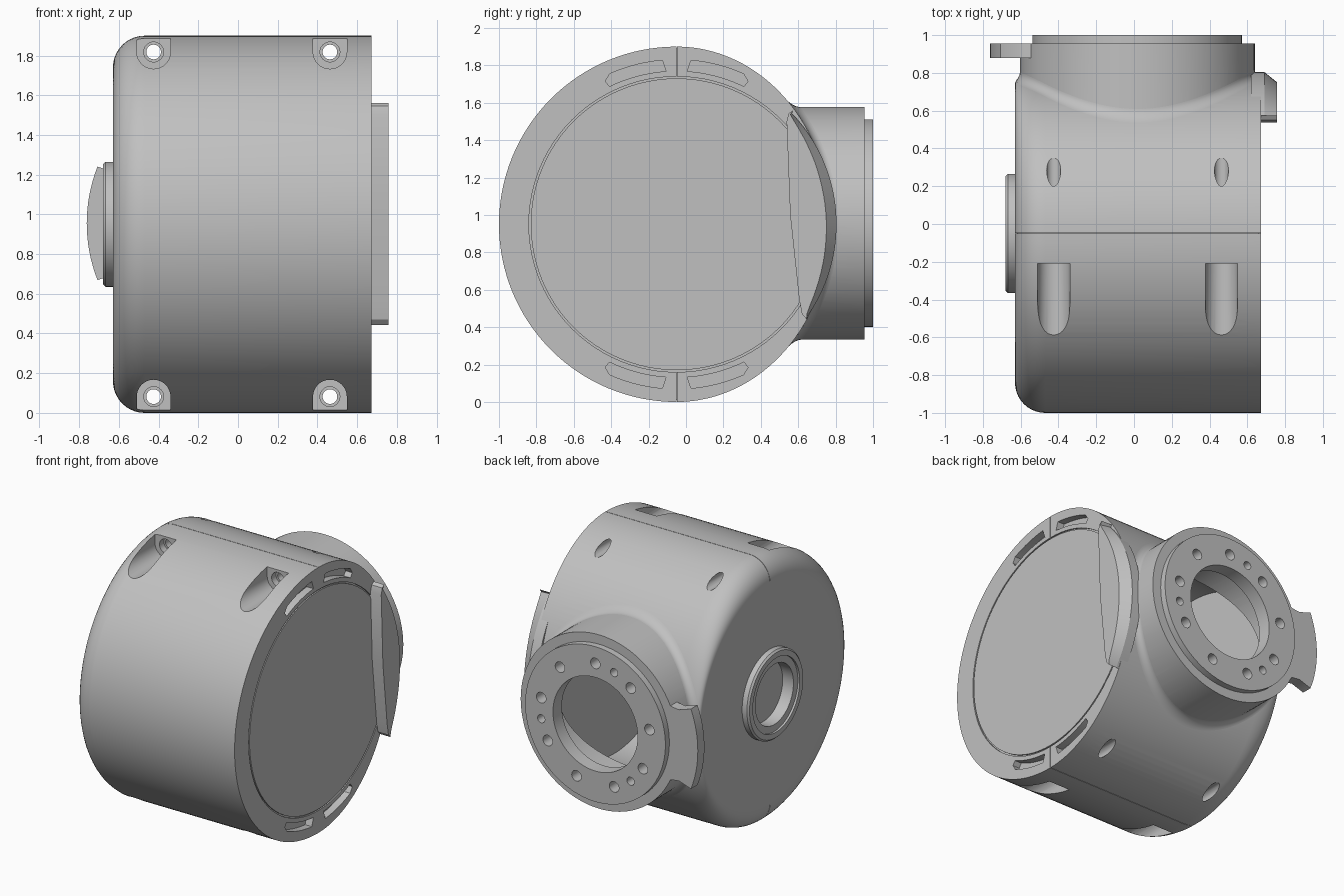
import bpy, bmesh
from math import sin, cos, pi, radians, sqrt

cube = bpy.data.objects.get("Cube")
if cube:
    bpy.data.objects.remove(cube, do_unlink=True)

grey = bpy.data.materials.new("machined_grey")
grey.use_nodes = True
grey.diffuse_color = (0.53, 0.53, 0.53, 1)
grey.node_tree.nodes["Principled BSDF"].inputs["Base Color"].default_value = (0.53, 0.53, 0.53, 1)

BODY = (0, -0.05, 0.95)       # body axis runs along x
NECK = (0.018, 0, 0.955)      # neck axis runs along y
BODY_R, LEFT, RIGHT, ROUND = 0.95, -0.63, 0.673, 0.16
NECK_R = 0.622


def finish(name, bm):
    bmesh.ops.recalc_face_normals(bm, faces=bm.faces)
    mesh = bpy.data.meshes.new(name)
    bm.to_mesh(mesh)
    bm.free()
    mesh.materials.append(grey)
    obj = bpy.data.objects.new(name, mesh)
    bpy.context.collection.objects.link(obj)
    return obj


def bridge(bm, a, b):
    for i in range(len(a)):
        j = (i + 1) % len(a)
        bm.faces.new((a[i], a[j], b[j], b[i]))


def lathe(name, axis, centre, profile, n=96, ring=False):
    """Revolve (position, radius) pairs about x or y."""
    bm = bmesh.new()
    cx, cy, cz = centre
    loops = []
    for p, r in profile:
        loop = []
        for i in range(n):
            u, w = r * cos(2 * pi * i / n), r * sin(2 * pi * i / n)
            loop.append(bm.verts.new((p, cy + u, cz + w) if axis == "x" else (cx + u, p, cz + w)))
        loops.append(loop)
    for a, b in zip(loops, loops[1:]):
        bridge(bm, a, b)
    if ring:
        bridge(bm, loops[-1], loops[0])
    else:
        bm.faces.new(loops[0])
        bm.faces.new(loops[-1])
    return finish(name, bm)


def prism(name, axis, low, lo, hi, high=None):
    """Extrude an outline along x (y, z points) or y (x, z points)."""
    bm = bmesh.new()
    loops = []
    for pts, p in ((low, lo), (high or low, hi)):
        loops.append([bm.verts.new((p, a, b) if axis == "x" else (a, p, b)) for a, b in pts])
    bridge(bm, *loops)
    bm.faces.new(loops[0])
    bm.faces.new(loops[1])
    return finish(name, bm)


def combine(target, other, operation="DIFFERENCE"):
    mod = target.modifiers.new("cut", "BOOLEAN")
    mod.operation, mod.solver, mod.object = operation, "EXACT", other
    bpy.context.view_layer.update()
    graph = bpy.context.evaluated_depsgraph_get()
    mesh = bpy.data.meshes.new_from_object(target.evaluated_get(graph))
    target.modifiers.clear()
    target.data = mesh
    bpy.data.objects.remove(other, do_unlink=True)


def rect(a0, a1, b0, b1):
    return [(a0, b0), (a1, b0), (a1, b1), (a0, b1)]


def arc(centre, r, start, end, n=16):
    steps = [radians(start + (end - start) * i / n) for i in range(n + 1)]
    return [(centre[0] + r * cos(t), centre[1] + r * sin(t)) for t in steps]


def back_scale(r):
    """The rear half is a shallower ellipse, with a tighter rounded edge."""
    return 1 - 0.132 * max(0, r - BODY_R + ROUND) / ROUND


def rounded_drum(name, shrink):
    left, right, radius = LEFT + shrink, RIGHT - shrink, BODY_R - shrink
    corner = arc((left + ROUND, radius - ROUND), ROUND, 180, 90, 10)
    drum = lathe(name, "x", BODY, corner + [(right, radius)], 128)
    for v in drum.data.vertices:
        y, z = v.co.y - BODY[1], v.co.z - BODY[2]
        if y > 0:
            v.co.y = BODY[1] + y * back_scale(sqrt(y * y + z * z))
    return drum


# Drum body
housing = rounded_drum("housing", 0)

# Seam between the front and back shells
seam = prism("seam", "y", rect(-1, 1, -0.1, 2), BODY[1] - 0.0015, BODY[1] + 0.0015)
combine(seam, rounded_drum("seam_core", 0.01))
combine(seam, lathe("seam_disc", "x", BODY, [(0.5, 0.78), (1.1, 0.78)]))
combine(housing, seam)

# Neck, raised face ring, locating tab and side boss
combine(housing, lathe("neck", "y", NECK, [(0.42, NECK_R), (0.955, NECK_R)]), "UNION")
combine(housing, lathe("face_ring", "y", NECK, [(0.9, 0.555), (1.0, 0.555)]), "UNION")
hub = (NECK[0], NECK[2])
tab = arc(hub, 0.78, 158.5, 201.5) + arc(hub, 0.68, 202, 202, 1)[:1]
tab += arc(hub, 0.64, 204, 204, 1)[:1] + arc(hub, 0.58, 208, 152)
tab += arc(hub, 0.64, 156, 156, 1)[:1] + arc(hub, 0.68, 158, 158, 1)[:1]
combine(housing, prism("tab", "y", tab, 0.88, 0.955), "UNION")
boss = [(-0.57, 0.315), (-0.668, 0.315), (-0.68, 0.303)]
combine(housing, lathe("boss", "x", BODY, boss), "UNION")
boss_recess = [(-0.8, 0.265), (-0.665, 0.265), (-0.665, 0.215), (-0.58, 0.215)]
combine(housing, lathe("boss_recess", "x", BODY, boss_recess))

# Hollow drum, hollow neck and the opening in its end plate
combine(housing, lathe("cavity", "x", BODY, [(-0.54, 0.76), (0.6, 0.76)]))
bore = [(0.2, 0.5), (0.9, 0.5), (0.9, 0.335), (1.1, 0.335)]
combine(housing, lathe("bore", "y", NECK, bore))

# Bolt circle: nine screw holes and three dowel holes
for count, first, radius in ((9, 10, 0.038), (3, 110, 0.029)):
    for k in range(count):
        x, z = arc(hub, 0.435, first + 360 * k / count, 0, 1)[0]
        combine(housing, lathe("bolt_hole", "y", (x, 0, z), [(0.8, radius), (1.1, radius)], 24))

# Clamp screw pockets with through holes, top and bottom
for x in (-0.425, 0.463):
    for side in (1, -1):
        z = BODY[2] + side * 0.868
        u_shape = arc((x, z), 0.085, 0, -180 * side) + [(x - 0.085, z + side * 0.2), (x + 0.085, z + side * 0.2)]
        combine(housing, prism("pocket", "y", u_shape, -1.2, -0.21))
        hole = [(-0.4, 0.05), (-0.16, 0.05), (-0.16, 0.037), (0.6, 0.037)]
        combine(housing, lathe("screw_hole", "y", (x, 0, z), hole, 32))

# Curved slots and cover disc groove in the open face
middle = BODY[1:]
for base in (90, 270):
    for s in (1, -1):
        slot = arc(middle, 0.88, base + s * 5, base + s * 24) + arc(middle, 0.855, base + s * 26.5, 0, 1)[:1]
        slot += arc(middle, 0.82, base + s * 26, base + s * 4)
        combine(housing, prism("slot", "x", slot, 0.62, 0.8))
groove = [(0.663, 0.78), (0.8, 0.78), (0.8, 0.79), (0.663, 0.79)]
combine(housing, lathe("disc_groove", "x", BODY, groove, ring=True))


# Concave blend where the neck meets the drum
def drum_y(x, z):
    over = max(0, LEFT + ROUND - x)
    radius = BODY_R - ROUND + sqrt(max(0, ROUND ** 2 - over ** 2))
    return BODY[1] + back_scale(radius) * sqrt(radius ** 2 - (z - BODY[2]) ** 2)


bm = bmesh.new()
blend, loops = 0.04, []
for k in range(9):
    a = pi / 2 * k / 8
    radius = NECK_R + blend * (1 - cos(a))
    loop = []
    for x, z in arc(hub, radius, 0, 360, 128)[:-1]:
        x = min(RIGHT, max(LEFT, x))
        loop.append(bm.verts.new((x, drum_y(x, z) + blend * (1 - sin(a)), z)))
    loops.append(loop)
for a, b in zip(loops, loops[1:]):
    bridge(bm, a, b)
finish("neck_blend", bm)

# Crescent clip on the open face, sloped along its outer arc
chord = [(0.645, 0.442), (0.62, 0.47), (0.605, 0.55), (0.557, 1.0), (0.538, 1.5), (0.55, 1.545), (0.575, 1.56)]
steps = 24
outer, inner = [], []
for k in range(steps + 1):
    t = radians(44 - 78.5 * k / steps)
    inset = 0.01 + 0.045 * max(0, sin(pi * k / steps)) ** 0.7
    for points, r in ((outer, 0.855), (inner, 0.855 - inset)):
        points.append((middle[0] + r * cos(t), middle[1] + r * sin(t)))
prism("edge_clip_base", "x", chord + outer, 0.62, 0.69)
prism("edge_clip", "x", chord + outer, 0.69, 0.757, chord + inner)

# Smooth curved walls, keep crisp edges
for obj in bpy.context.scene.objects:
    obj.select_set(obj.type == "MESH")
    if obj.type == "MESH":
        bpy.context.view_layer.objects.active = obj
bpy.ops.object.shade_smooth_by_angle(angle=radians(30))
